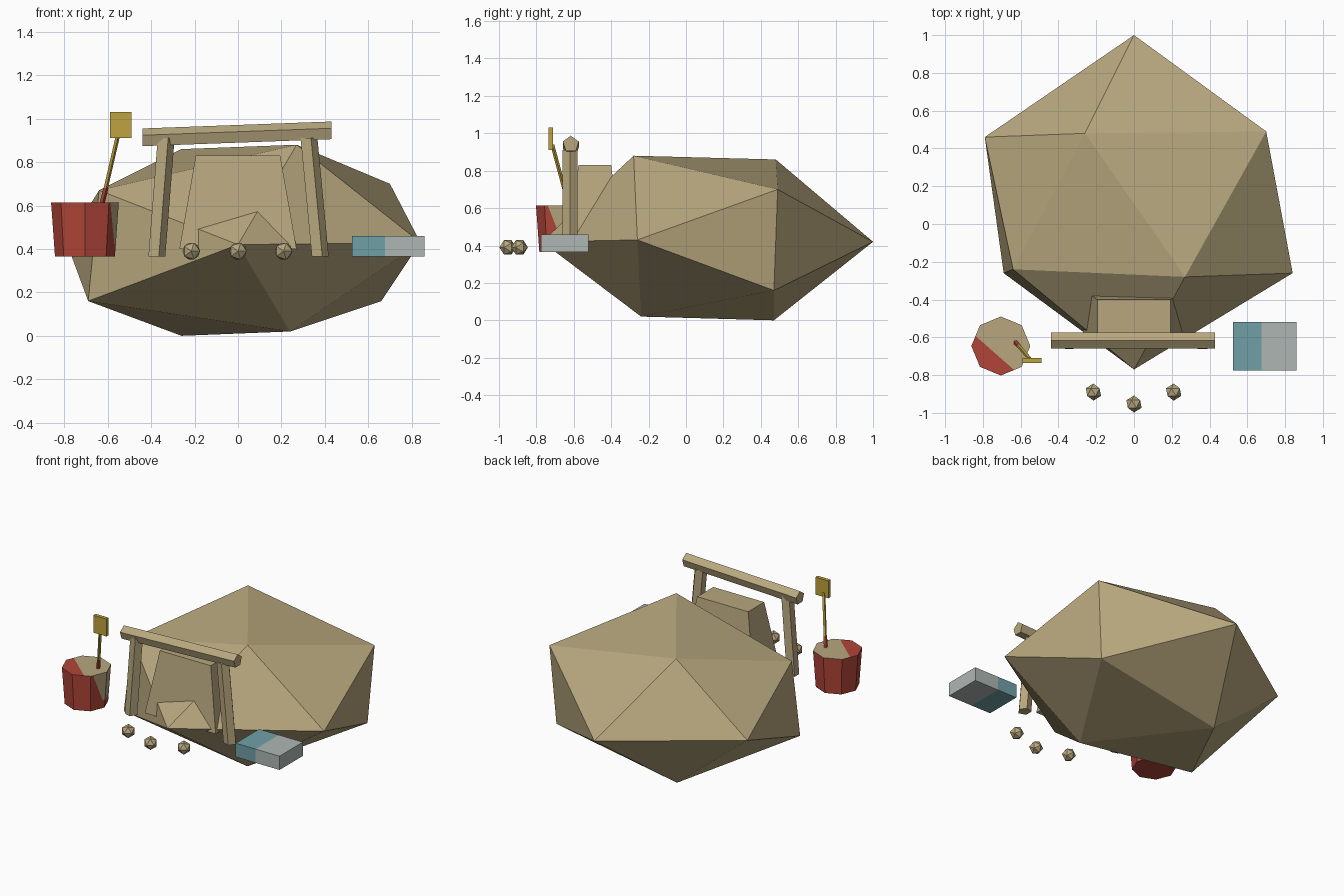
import bpy, bmesh, math
from mathutils import Vector, Matrix

cube = bpy.data.objects.get("Cube")
if cube:
    bpy.data.objects.remove(cube)

X, Y, Z = Vector((1, 0, 0)), Vector((0, 1, 0)), Vector((0, 0, 1))


def material(name, rgb):
    mat = bpy.data.materials.new(name)
    mat.use_nodes = True
    colour = (*rgb, 1)
    mat.diffuse_color = colour
    mat.node_tree.nodes["Principled BSDF"].inputs["Base Color"].default_value = colour
    return mat


sand = material("sand", (.48, .39, .21))
red = material("red plastic", (.44, .06, .04))
teal = material("teal", (.16, .35, .38))
grey = material("pale grey", (.42, .47, .45))
yellow = material("yellow", (.52, .36, .05))


def finish(name, bm, *mats):
    bmesh.ops.recalc_face_normals(bm, faces=bm.faces[:])
    mesh = bpy.data.meshes.new(name)
    bm.to_mesh(mesh)
    bm.free()
    for mat in mats:
        mesh.materials.append(mat)
    obj = bpy.data.objects.new(name, mesh)
    bpy.context.collection.objects.link(obj)
    return obj


def hull(points):
    bm = bmesh.new()
    for p in points:
        bm.verts.new(p)
    bmesh.ops.convex_hull(bm, input=bm.verts[:])
    return bm


def loft(sides, start, end, r_start, r_end, u=X, v=Y):
    """Closed prism between two polygons; the first corner points along u."""
    bm = bmesh.new()
    rings = []
    for centre, r in ((start, r_start), (end, r_end)):
        angles = [math.tau * i / sides for i in range(sides)]
        rings.append([bm.verts.new(Vector(centre) + r * (u * math.cos(a) + v * math.sin(a)))
                      for a in angles])
        bm.faces.new(rings[-1])
    for i in range(sides):
        j = (i + 1) % sides
        bm.faces.new((rings[0][i], rings[0][j], rings[1][j], rings[1][i]))
    return bm


def block(low, high):
    bm = bmesh.new()
    bmesh.ops.create_cube(bm, size=1)
    low, high = Vector(low), Vector(high)
    for v in bm.verts:
        v.co = (low + high) / 2 + v.co * (high - low)
    return bm


def cut(bm, point, normal, faces=None):
    faces = faces or bm.faces[:]
    edges = {e for f in faces for e in f.edges}
    verts = {v for f in faces for v in f.verts}
    bmesh.ops.bisect_plane(bm, geom=[*verts, *edges, *faces], plane_co=point, plane_no=normal)


# Large irregular boulder: two poles and two five-point rings
finish("boulder", hull([
    (0, 1, .42), (0, -.77, .42),
    (.27, -.28, .88), (.84, -.26, .43), (.24, -.24, .02), (-.69, -.26, .16), (-.64, -.24, .67),
    (-.26, .48, .86), (.7, .49, .7), (.66, .47, .16), (-.26, .47, 0), (-.79, .46, .43)]), sand)

# Tapered door slab leaning into the boulder
door = block((-.27, -.63, .4), (.27, -.35, .83))
for v in door.verts:
    if v.co.z > .6:
        v.co.x *= .72
        v.co.y = -.575 if v.co.y < -.5 else -.4
finish("door", door, sand)

# Door frame: two leaning posts and a tilted beam
for side, foot, top in (("right", -.378, -.335), ("left", .375, .323)):
    finish(side + "_post", loft(5, (foot, -.62, .365), (top, -.62, .91), .043, .043), sand)
finish("beam", loft(5, (-.44, -.616, .91), (.43, -.616, .942), .045, .045, Z, Y), sand)

# Pebbles in front of the door
for name, x, y in (("right", -.215, -.89), ("middle", 0, -.953), ("left", .21, -.89)):
    bm = bmesh.new()
    turn = Matrix.Translation((x, y, .39)) @ Matrix.Rotation(math.pi / 2, 4, "X")
    bmesh.ops.create_icosphere(bm, subdivisions=1, radius=.045, matrix=turn)
    finish(name + "_pebble", bm, sand)

# Bucket filled with sand, with a sandy patch on its side
hub = Vector((-.705, -.646, 0))
bucket = loft(8, hub + Z * .365, hub + Z * .615, .138, .156)
bucket.normal_update()
fill = Vector((.66, .75, 0))
rim_point = Vector((-.74, -.68, .615))
patch = Vector((0, 1, .4))
patch_point = Vector((0, -.738, .61))
top = [f for f in bucket.faces if f.calc_center_median().z > .6]
cut(bucket, rim_point, fill, top)
for point, normal in ((patch_point, patch), (Z * .42, Z)):
    walls = [f for f in bucket.faces
             if f.calc_center_median().z < .6 and f.calc_center_median().x > hub.x + .08]
    cut(bucket, point, normal, walls)
for f in bucket.faces:
    c = f.calc_center_median()
    if c.z > .614:
        sandy = (c - rim_point).dot(fill) > 0
    else:
        d = c - hub
        sandy = (c.z > .42 and abs(math.atan2(d.y, d.x)) < math.pi / 4
                 and (c - patch_point).dot(patch) > 0)
    f.material_index = int(sandy)
finish("bucket", bucket, red, sand)

# Spade standing in the bucket: red lower shaft, yellow above
low, mid, high = (Vector(p) for p in
                  ((-.632, -.622, .59), (-.61, -.645, .68), (-.55, -.715, .94)))
finish("spade_grip", loft(5, low, mid, .013, .013), red)
finish("spade_shaft", loft(5, mid, high, .011, .011), yellow)
finish("spade_blade", block((-.59, -.735, .91), (-.49, -.71, 1.03)), yellow)

# Two-tone box
box = block((.525, -.775, .365), (.86, -.52, .46))
cut(box, X * .676, X)
for f in box.faces:
    f.material_index = int(f.calc_center_median().x > .676)
finish("box", box, teal, grey)
